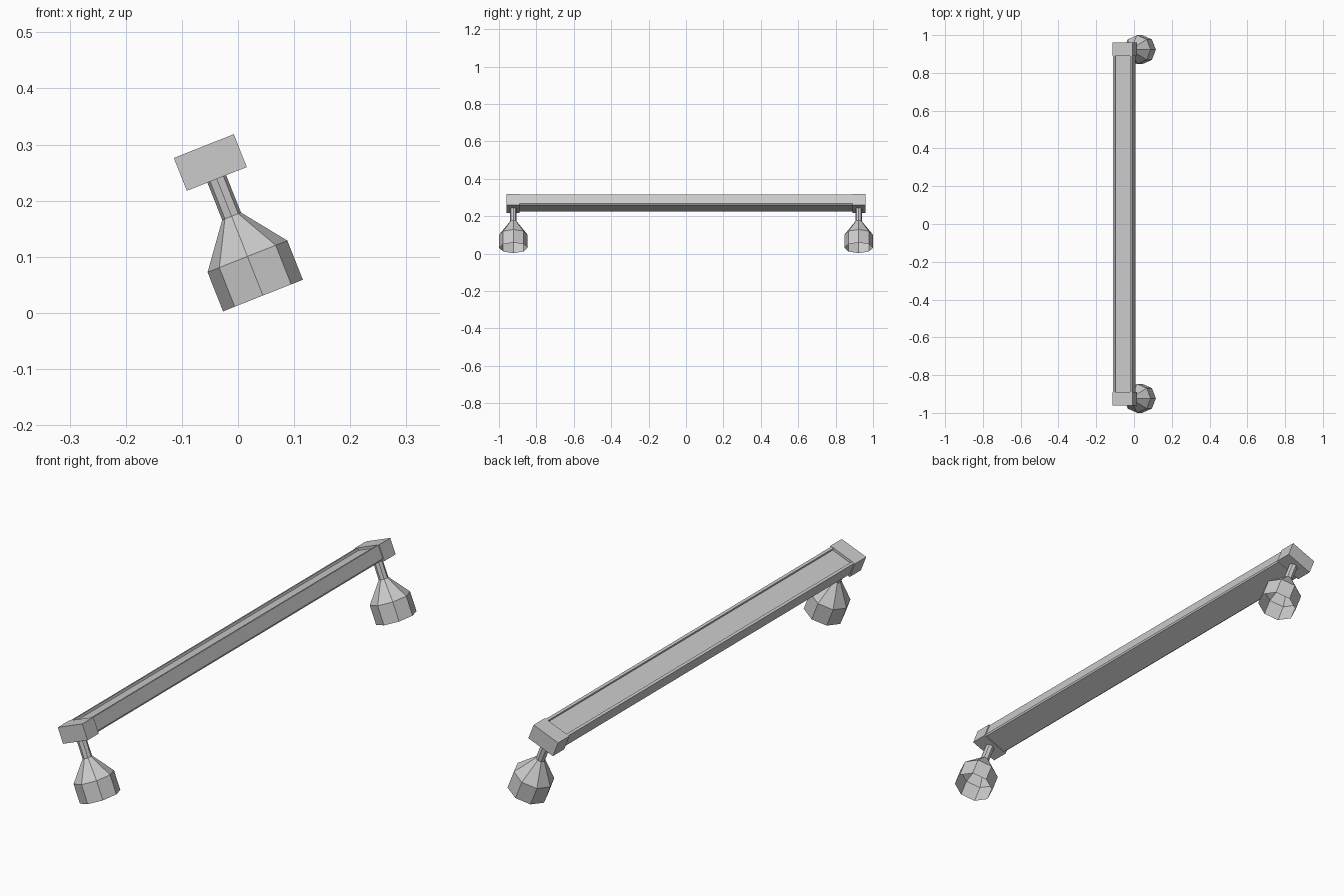
import bpy
import bmesh
import math
from mathutils import Matrix

old = bpy.data.objects.get("Cube")
if old:
    bpy.data.objects.remove(old, do_unlink=True)

grey = bpy.data.materials.new("plain_grey")
grey.use_nodes = True
colour = (0.6, 0.6, 0.6, 1)
grey.diffuse_color = colour
grey.node_tree.nodes["Principled BSDF"].inputs["Base Color"].default_value = colour

# Everything leans sideways about the long axis
LEAN = Matrix.Translation((0.0445, 0, 0.031)) @ Matrix.Rotation(math.radians(-21.6), 4, 'Y')
HALF_W, BOTTOM, TOP = 0.0575, 0.2235, 0.2865
CAP_IN, CAP_OUT, POST_Y = 0.89, 0.96, 0.923


def finish(name, bm, recalc=True):
    if recalc:
        bmesh.ops.recalc_face_normals(bm, faces=bm.faces)
    mesh = bpy.data.meshes.new(name)
    bm.to_mesh(mesh)
    bm.free()
    mesh.materials.append(grey)
    obj = bpy.data.objects.new(name, mesh)
    bpy.context.collection.objects.link(obj)
    obj.matrix_world = LEAN
    return obj


def end_cap(name, side):
    bm = bmesh.new()
    size = (2 * HALF_W, CAP_OUT - CAP_IN, TOP - BOTTOM)
    centre = (0, side * (CAP_OUT + CAP_IN) / 2, (TOP + BOTTOM) / 2)
    bmesh.ops.create_cube(bm, size=1, matrix=Matrix.Translation(centre) @ Matrix.Diagonal((*size, 1)))
    finish(name, bm)


def post(name, side):
    # Eight-sided hollow foot, shoulder and stem, open underneath
    profile = [(0.0765, 0), (0.0765, 0.075), (0.018, 0.152), (0.018, BOTTOM + 0.005)]
    bm = bmesh.new()
    rings = []
    for radius, height in profile:
        rings.append([bm.verts.new((radius * math.cos(i * math.pi / 4),
                                    side * POST_Y + radius * math.sin(i * math.pi / 4), height))
                      for i in range(8)])
    for low, high in zip(rings, rings[1:]):
        for i in range(8):
            j = (i + 1) % 8
            bm.faces.new((low[i], low[j], high[j], high[i]))
    finish(name, bm, recalc=False)


def rail():
    # Channel section: chamfered underside and a shallow trough on top
    half = [(0.049, BOTTOM + 0.004), (0.0535, BOTTOM + 0.010), (0.0535, TOP - 0.001),
            (0.043, TOP - 0.001), (0.043, TOP - 0.010)]
    section = half + [(-x, z) for x, z in reversed(half)]
    bm = bmesh.new()
    face = bm.faces.new([bm.verts.new((x, -CAP_IN, z)) for x, z in section])
    moved = bmesh.ops.extrude_face_region(bm, geom=[face])["geom"]
    bmesh.ops.translate(bm, vec=(0, 2 * CAP_IN, 0),
                        verts=[v for v in moved if isinstance(v, bmesh.types.BMVert)])
    finish("rail", bm)


rail()
for label, side in (("front", -1), ("back", 1)):
    end_cap(label + "_end_cap", side)
    post(label + "_post", side)
